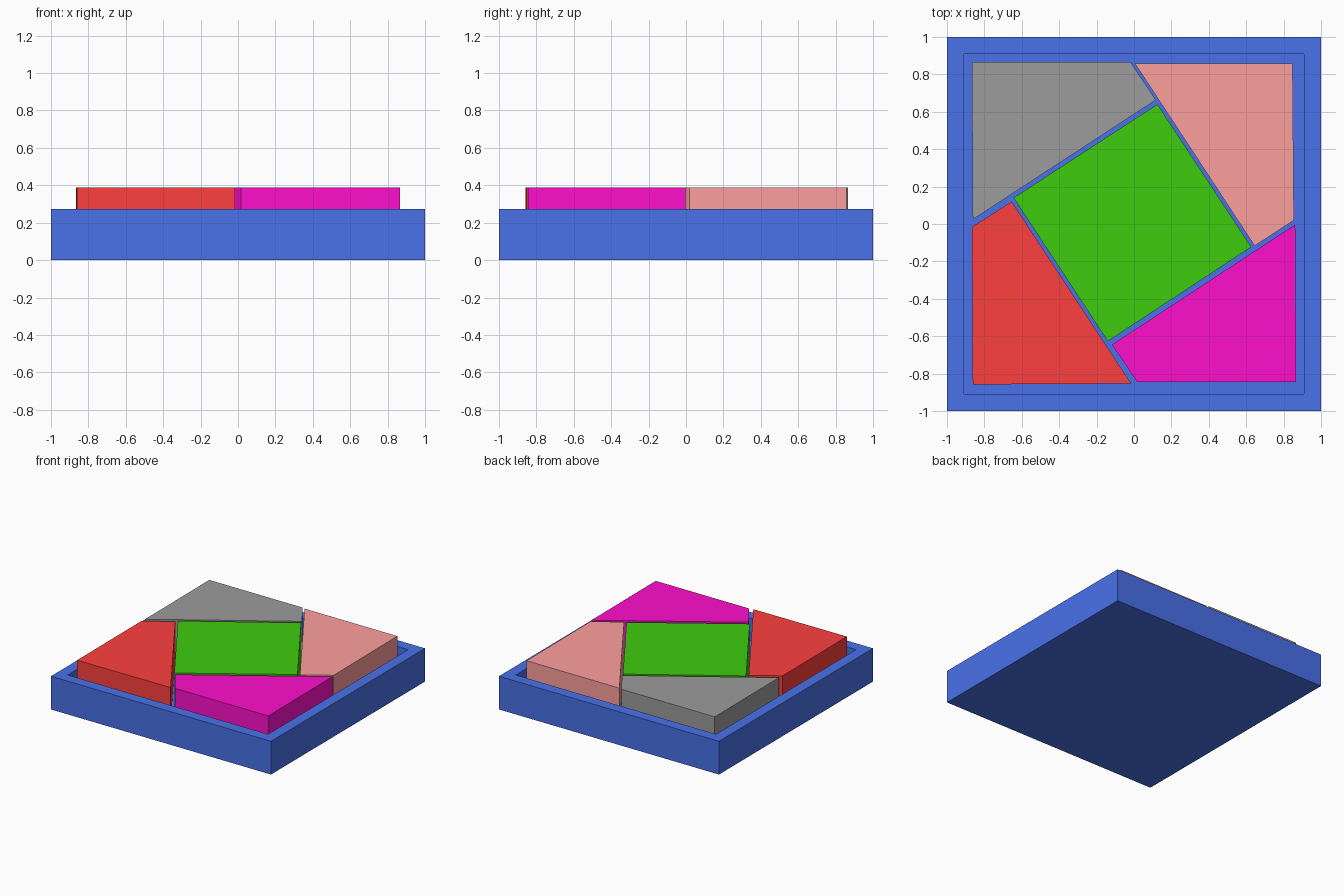
import bpy, bmesh

if "Cube" in bpy.data.objects:
    bpy.data.objects.remove(bpy.data.objects["Cube"])

TRAY_H, FLOOR_Z, PIECE_TOP = 0.273, 0.09, 0.387


def linear(c):
    # screen colour (0-255) to linear, allowing for viewport shading
    c = min(c / 255 / 0.87, 1)
    return c / 12.92 if c < 0.04 else ((c + 0.055) / 1.055) ** 2.4


def finish(name, bm, rgb):
    bmesh.ops.recalc_face_normals(bm, faces=bm.faces)
    mesh = bpy.data.meshes.new(name)
    bm.to_mesh(mesh)
    bm.free()
    obj = bpy.data.objects.new(name, mesh)
    bpy.context.collection.objects.link(obj)
    mat = bpy.data.materials.new(name + "_colour")
    mat.diffuse_color = (*map(linear, rgb), 1)
    mat.use_nodes = True
    mat.node_tree.nodes["Principled BSDF"].inputs["Base Color"].default_value = mat.diffuse_color
    mesh.materials.append(mat)
    return obj


def prism(outline, z0, z1):
    bm = bmesh.new()
    base = bm.faces.new([bm.verts.new((x, y, z0)) for x, y in outline])
    top = bmesh.ops.extrude_face_region(bm, geom=[base], use_keep_orig=True)
    verts = [g for g in top["geom"] if isinstance(g, bmesh.types.BMVert)]
    bmesh.ops.translate(bm, verts=verts, vec=(0, 0, z1 - z0))
    bmesh.ops.recalc_face_normals(bm, faces=bm.faces)
    return bm


# tray: block with its top inset for the rim, then sunk to the floor
bm = prism([(-1, -1), (1, -1), (1, 1), (-1, 1)], 0, TRAY_H)
top = max(bm.faces, key=lambda f: f.calc_center_median().z)
bmesh.ops.inset_region(bm, faces=[top], thickness=0.09, use_even_offset=True)
pocket = bmesh.ops.extrude_face_region(bm, geom=[top])
bmesh.ops.translate(bm, vec=(0, 0, FLOOR_Z - TRAY_H),
                    verts=[g for g in pocket["geom"] if isinstance(g, bmesh.types.BMVert)])
if top.is_valid:
    bmesh.ops.delete(bm, geom=[top], context='FACES_ONLY')
finish("tray", bm, (64, 99, 203))

# puzzle pieces: centre square and four corner pieces
pieces = {
    "centre_piece": ([(0.125, 0.64), (0.627, -0.123), (-0.14, -0.627), (-0.644, 0.14)],
                     (54, 178, 13)),
    "back_left_piece": ([(-0.867, 0.865), (-0.018, 0.865), (0.117, 0.663), (-0.862, 0.024)],
                        (136, 136, 136)),
    "back_right_piece": ([(0.005, 0.858), (0.848, 0.858), (0.855, 0.02), (0.645, -0.117)],
                         (221, 139, 137)),
    "front_right_piece": ([(0.862, -0.003), (0.867, -0.845), (0.017, -0.845), (-0.118, -0.645)],
                          (222, 13, 178)),
    "front_left_piece": ([(-0.866, -0.016), (-0.654, 0.12), (-0.015, -0.853), (-0.862, -0.858)],
                         (221, 56, 55)),
}
for name, (outline, rgb) in pieces.items():
    finish(name, prism(outline, FLOOR_Z, PIECE_TOP), rgb)
